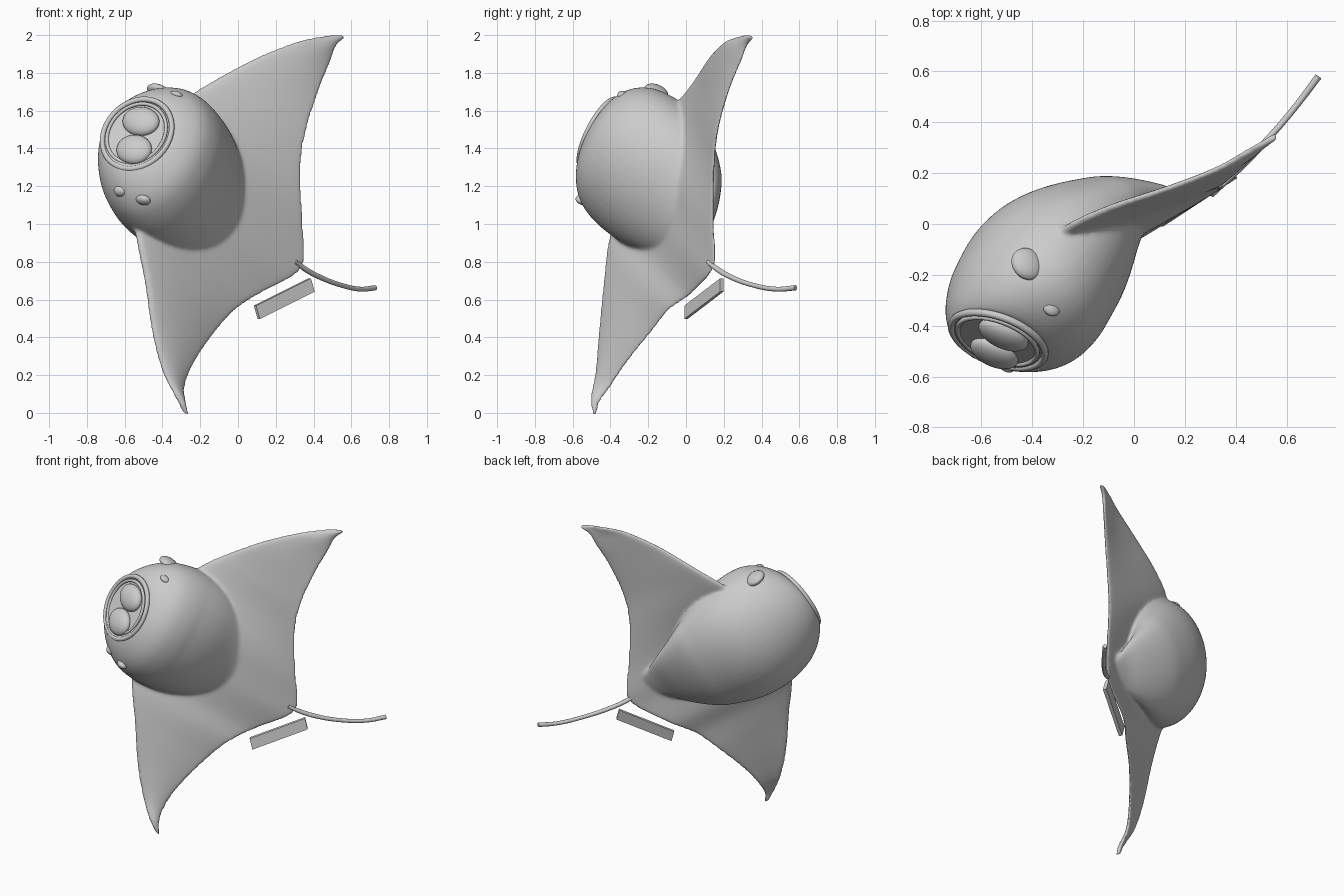
import bpy, bmesh, math
from mathutils import Vector

if "Cube" in bpy.data.objects:
    bpy.data.objects.remove(bpy.data.objects["Cube"])

R2 = math.sqrt(2)


def place(t, s, n):
    """Animal frame (t forward, s across the wings, n belly) to world."""
    u = 0.04 - 0.85 * t + 0.52 * s
    return Vector(((u + n) / R2, (u - n) / R2, 1.0 + 0.52 * t + 0.85 * s))


ORIGIN = place(0, 0, 0)
AX = [(place(*v) - ORIGIN).normalized() for v in ((1, 0, 0), (0, 1, 0), (0, 0, 1))]


def sample(rows, x):
    """Smooth interpolation of table rows keyed by their first column."""
    x = min(max(x, rows[0][0]), rows[-1][0])
    i = max(k for k in range(len(rows) - 1) if rows[k][0] <= x)
    a, b = rows[i], rows[i + 1]
    p, q = rows[max(i - 1, 0)], rows[min(i + 2, len(rows) - 1)]
    h = b[0] - a[0]
    f = (x - a[0]) / h
    out = []
    for c in range(1, len(a)):
        m0 = (b[c] - p[c]) / (b[0] - p[0]) * h
        m1 = (q[c] - a[c]) / (q[0] - a[0]) * h
        out.append((2*f**3 - 3*f*f + 1) * a[c] + (f**3 - 2*f*f + f) * m0
                   + (3*f*f - 2*f**3) * b[c] + (f**3 - f*f) * m1)
    return out


def loft(bm, rings):
    loops = [[bm.verts.new(p) for p in r] for r in rings]
    m = len(loops[0])
    for a, b in zip(loops, loops[1:]):
        for j in range(m):
            bm.faces.new((a[j], a[(j + 1) % m], b[(j + 1) % m], b[j]))
    bm.faces.new(loops[0][::-1])
    bm.faces.new(loops[-1])


def finish(bm, name, smooth=True):
    bmesh.ops.recalc_face_normals(bm, faces=bm.faces)
    me = bpy.data.meshes.new(name)
    bm.to_mesh(me)
    bm.free()
    for p in me.polygons:
        p.use_smooth = smooth
    ob = bpy.data.objects.new(name, me)
    bpy.context.collection.objects.link(ob)
    return ob


def blob(name, t, s, n, size, axes=AX):
    """Ellipsoid with semi-axes along the given forward, across, belly axes."""
    bm = bmesh.new()
    bmesh.ops.create_uvsphere(bm, u_segments=32, v_segments=18, radius=1)
    c = place(t, s, n)
    for v in bm.verts:
        v.co = c + sum((axes[k] * (v.co[k] * size[k]) for k in range(3)), Vector())
    return finish(bm, name)


# wings: across, leading edge (t, n), trailing edge (t, n)
WING = [(-1.165, -.02, .135, -.05, .145), (-1.11, .06, .115, -.015, .13),
        (-1.02, .147, .057, -.003, .085), (-.865, .272, .007, -.018, .06),
        (-.616, .436, -.045, -.085, .045), (-.449, .55, -.09, -.145, .055),
        (-.3, .62, -.14, -.24, .06), (-.1, .65, -.15, -.365, .125),
        (0, .65, -.15, -.375, .14), (.16, .65, -.15, -.265, .14),
        (.41, .575, -.18, -.105, .13), (.6, .48, -.125, -.03, .137),
        (.836, .347, -.01, .007, .142), (1.005, .22, .075, .012, .14),
        (1.1, .115, .11, .018, .137), (1.165, .03, .138, -.01, .142)]
# body: along, back n, belly n, half width
BODY = [(-.22, .085, .1, .06), (-.15, .02, .085, .12), (-.06, -.09, .065, .19),
        (.05, -.205, .05, .26), (.15, -.285, .075, .315), (.36, -.39, .165, .39),
        (.54, -.42, .21, .41), (.69, -.38, .22, .39), (.78, -.33, .205, .345),
        (.85, -.275, .165, .275), (.885, -.235, .125, .215)]

bm = bmesh.new()
rings = []
NV = 28
for i in range(91):
    s = -1.165 + 2.33 * i / 90
    tl, nl, tr, nr = sample(WING, s)
    ring = []
    for j in range(2 * NV):
        a = math.pi * j / NV
        v = (1 - math.cos(a)) / 2
        half = .014 + .035 * (1 - abs(s) / 1.165) * (1 - v)
        off = math.copysign(abs(math.sin(a)) ** .5, math.sin(a))
        sag = .012 * math.sin(math.pi * v)
        ring.append(place(tl + (tr - tl) * v, s, nl + (nr - nl) * v + sag + half * off))
    rings.append(ring)
loft(bm, rings)
rings = []
for i in range(49):
    t = -.22 + 1.105 * i / 48
    b, f, w = sample(BODY, t)
    c, h = (b + f) / 2, (f - b) / 2
    k = .38 * max(0, (t - .5) / .385)
    mid = .02 * max(0, t) / .6
    ring = []
    for j in range(48):
        a = 2 * math.pi * j / 48
        ring.append(place(t - k * h * math.sin(a), mid + w * math.cos(a), c + h * math.sin(a)))
    rings.append(ring)
loft(bm, rings)
body = finish(bm, "body_and_wings")
m = body.modifiers.new("fuse", 'REMESH')
m.mode = 'VOXEL'
m.voxel_size = .0085
m.use_smooth_shade = True
m = body.modifiers.new("soften", 'SMOOTH')
m.factor = .5
m.iterations = 20

# mouth: raised rim ring and two lips inside, turned towards the belly
fwd = (AX[0] + .38 * AX[2] - .06 * AX[1]).normalized()
side = (AX[1] - fwd * AX[1].dot(fwd)).normalized()
MOUTH = [fwd, side, fwd.cross(side).normalized()]
if MOUTH[2].dot(AX[2]) < 0:
    MOUTH[2] = -MOUTH[2]
for name, rad, tube, t in (("mouth_rim_outer", .205, .015, .883),
                           ("mouth_rim_inner", .175, .01, .889)):
    bm = bmesh.new()
    c = place(t, .02, -.055)
    vs = []
    for i in range(64):
        a = 2 * math.pi * i / 64
        d = MOUTH[1] * math.cos(a) + MOUTH[2] * (.94 * math.sin(a))
        vs.append([bm.verts.new(c + d * (rad + tube * math.cos(b)) + fwd * (tube * math.sin(b)))
                   for b in (2 * math.pi * j / 12 for j in range(12))])
    for i in range(64):
        p, q = vs[i], vs[(i + 1) % 64]
        for j in range(12):
            bm.faces.new((p[j], p[(j + 1) % 12], q[(j + 1) % 12], q[j]))
    finish(bm, name)
blob("upper_lip", .893, .092, -.055, (.045, .082, .105), MOUTH)
blob("lower_lip", .88, -.075, -.03, (.045, .084, .1), MOUTH)

# eyes and small head bumps
blob("eye_upper", .75, .365, -.185, (.065, .032, .068))
blob("head_bump_upper", .785, .318, .0, (.035, .022, .04))
blob("eye_lower", .80, -.285, -.09, (.035, .03, .04))
blob("head_bump_lower", .735, -.30, .03, (.035, .025, .045))

# tail
cu = bpy.data.curves.new("tail", 'CURVE')
cu.dimensions = '3D'
cu.bevel_depth = .014
cu.bevel_resolution = 4
cu.use_fill_caps = True
path = [(.305, .115, .80, .8), (.35, .16, .765, 1), (.42, .225, .725, 1), (.55, .36, .675, .9),
        (.65, .48, .655, .9), (.725, .58, .662, 1)]
sp = cu.splines.new('BEZIER')
sp.bezier_points.add(len(path) - 1)
for bp, (x, y, z, r) in zip(sp.bezier_points, path):
    bp.co = (x, y, z)
    bp.radius = r
    bp.handle_left_type = bp.handle_right_type = 'AUTO'
bpy.context.collection.objects.link(bpy.data.objects.new("tail", cu))

# plain tag strip under the trailing edge
bm = bmesh.new()
bmesh.ops.create_cube(bm, size=1)
for v in bm.verts:
    x, y, z = v.co
    v.co = (Vector((.245, .095, .605)) + Vector((.29, .19, .145)) * x
            + Vector((-.02, .0, .07)) * z + Vector((.55, -.83, 0)) * (.022 * y))
finish(bm, "tag_strip", False)
